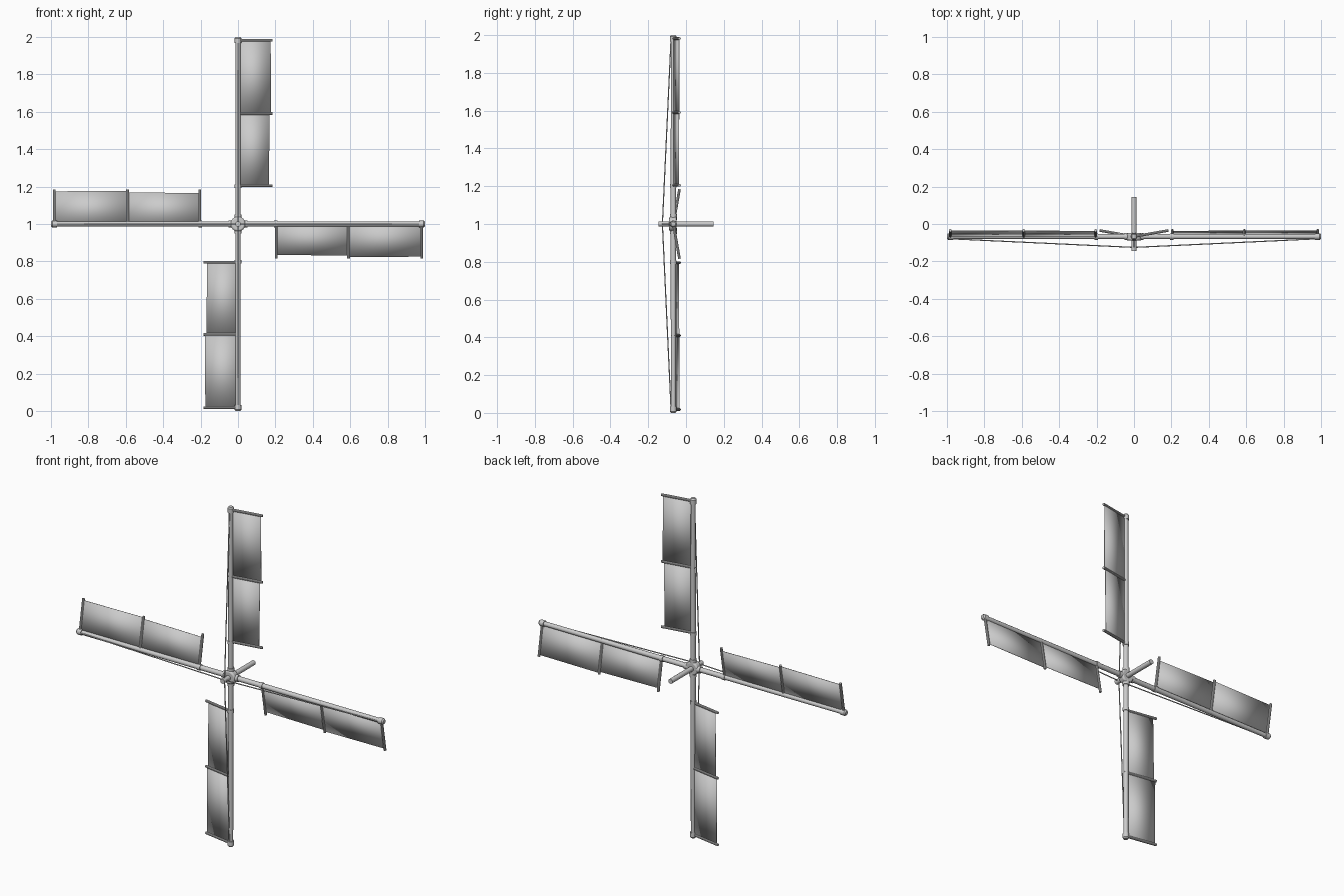
import bpy, bmesh, math
from mathutils import Matrix, Vector

if "Cube" in bpy.data.objects:
    bpy.data.objects.remove(bpy.data.objects["Cube"])

Y = -0.067                       # plane of the rotor
HUB = Vector((0, Y, 1.0))
PITCH = math.radians(10)         # tilt of the sail bars


def rod(bm, a, b, r1, r2=None, sides=12):
    """Add a capped rod between two points."""
    a, b = Vector(a), Vector(b)
    d = b - a
    m = Matrix.Translation((a + b) / 2) @ d.to_track_quat('Z', 'Y').to_matrix().to_4x4()
    bmesh.ops.create_cone(bm, cap_ends=True, segments=sides, radius1=r1,
                          radius2=r1 if r2 is None else r2, depth=d.length, matrix=m)


def finish(name, bm, matrix=None):
    me = bpy.data.meshes.new(name)
    if matrix is not None:
        bm.transform(matrix)
    bmesh.ops.recalc_face_normals(bm, faces=bm.faces)
    bm.to_mesh(me)
    bm.free()
    ob = bpy.data.objects.new(name, me)
    bpy.context.collection.objects.link(ob)
    bpy.ops.object.select_all(action='DESELECT')
    ob.select_set(True)
    bpy.context.view_layer.objects.active = ob
    bpy.ops.object.shade_smooth_by_angle(angle=math.radians(35))
    return ob


def across(w, z):
    """Point on the pitched sail plane, w away from the spar."""
    return Vector((w * math.cos(PITCH), w * math.sin(PITCH), z))


# Axle through the hub
bm = bmesh.new()
rod(bm, (0, -0.145, 1), (0, 0.145, 1), 0.014, sides=16)
finish("axle", bm)

# Hub disc
bm = bmesh.new()
rod(bm, (0, Y - 0.022, 1), (0, Y + 0.018, 1), 0.04, sides=16)
hub = finish("hub", bm)
bev = hub.modifiers.new("bevel", 'BEVEL')
bev.width = 0.008
bev.segments = 2

for k, side in enumerate(("top", "right", "bottom", "left")):
    place = Matrix.Translation(HUB) @ Matrix.Rotation(k * math.pi / 2, 4, 'Y')

    # Spar with hub socket, collar and tip cap
    bm = bmesh.new()
    rod(bm, (0, 0, 0), (0, 0, 0.99), 0.0145, 0.013)
    rod(bm, (0, 0, 0.02), (0, 0, 0.052), 0.019)
    rod(bm, (0, 0, 0.192), (0, 0, 0.212), 0.0175)
    rod(bm, (0, 0, 0.967), (0, 0, 0.993), 0.0175)
    rod(bm, (0, 0, 0.993), (0, 0, 1.0), 0.0175, 0.012)
    finish(side + "_spar", bm, place)

    # Sail bars
    bm = bmesh.new()
    for z in (0.205, 0.59, 0.982):
        rod(bm, across(-0.012, z), across(0.187, z), 0.0075, sides=10)
    finish(side + "_sail_bars", bm, place)

    # Two cloth panels, the inner one slightly narrower
    bm = bmesh.new()
    for z1, z2, w1, w2 in ((0.205, 0.59, 0.167, 0.172), (0.59, 0.982, 0.18, 0.177)):
        corners = (across(0.005, z1), across(w1, z1), across(w2, z2), across(0.005, z2))
        bm.faces.new([bm.verts.new(c) for c in corners])
    cloth = finish(side + "_sail_cloth", bm, place)
    solid = cloth.modifiers.new("thickness", 'SOLIDIFY')
    solid.thickness = 0.003
    solid.offset = 0

    # Stay rope from axle nose to spar tip
    bm = bmesh.new()
    rod(bm, (0, -0.058, 0.0), (0, -0.012, 0.985), 0.003, sides=6)
    finish(side + "_stay_rope", bm, place)
